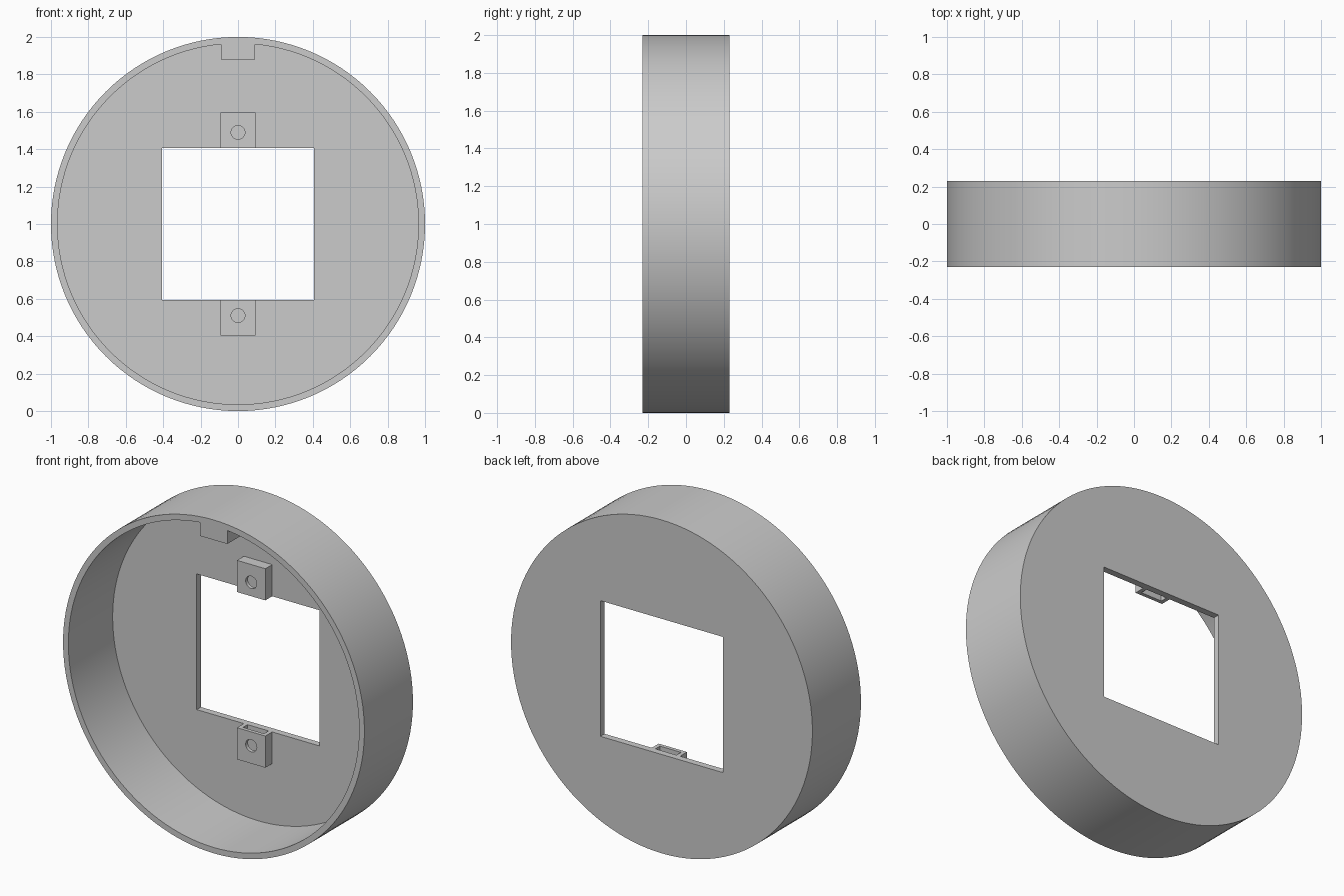
import bpy
import math

cube = bpy.data.objects.get("Cube")
if cube:
    bpy.data.objects.remove(cube, do_unlink=True)

FRONT, BACK = -0.23, 0.23
PLATE = 0.19          # inner face of the back plate
LUG_FRONT = 0.125
MID = 1.0             # height of the centre axis
HALF = 0.407          # half side of the square window

grey = bpy.data.materials.new("light_grey")
grey.use_nodes = True
grey.diffuse_color = (0.6, 0.6, 0.6, 1)
grey.node_tree.nodes["Principled BSDF"].inputs["Base Color"].default_value = (0.6, 0.6, 0.6, 1)


def disc(name, radius, y0, y1, z=MID, sides=128):
    bpy.ops.mesh.primitive_cylinder_add(
        vertices=sides, radius=radius, depth=y1 - y0,
        location=(0, (y0 + y1) / 2, z), rotation=(math.pi / 2, 0, 0))
    bpy.context.object.name = name
    return bpy.context.object


def box(name, half_width, y0, y1, z0, z1):
    bpy.ops.mesh.primitive_cube_add(size=1, location=(0, (y0 + y1) / 2, (z0 + z1) / 2))
    ob = bpy.context.object
    ob.name = name
    ob.scale = (2 * half_width, y1 - y0, abs(z1 - z0))
    bpy.ops.object.transform_apply(location=False, rotation=False, scale=True)
    return ob


def combine(target, tool, operation):
    mod = target.modifiers.new(operation, "BOOLEAN")
    mod.operation = operation
    mod.solver = "EXACT"
    mod.object = tool
    bpy.ops.object.select_all(action="DESELECT")
    target.select_set(True)
    bpy.context.view_layer.objects.active = target
    bpy.ops.object.modifier_apply(modifier=mod.name)
    bpy.data.objects.remove(tool, do_unlink=True)


# Round shell, hollowed from the front but leaving a key at the top
shell = disc("round_housing", 1.0, FRONT, BACK)
cavity = disc("cavity", 0.965, FRONT - 0.1, PLATE)
combine(cavity, box("key", 0.09, FRONT, PLATE + 0.1, 1.88, 2.1), "DIFFERENCE")
combine(shell, cavity, "DIFFERENCE")

# Screw lugs above and below the window
for side in (1, -1):
    combine(shell, box("lug", 0.094, LUG_FRONT, PLATE + 0.02,
                       MID + side * 0.3, MID + side * 0.597), "UNION")

# Square window
combine(shell, box("window", HALF, FRONT, BACK + 0.1, MID - HALF, MID + HALF), "DIFFERENCE")

# Nut pockets opening into the window, and screw holes in the lug faces
for side in (1, -1):
    combine(shell, box("pocket", 0.07, LUG_FRONT + 0.022, PLATE,
                       MID + side * 0.35, MID + side * 0.57), "DIFFERENCE")
    combine(shell, disc("screw_hole", 0.037, LUG_FRONT - 0.05, PLATE - 0.02,
                        MID + side * 0.49, 32), "DIFFERENCE")

shell.data.materials.clear()
shell.data.materials.append(grey)
for poly in shell.data.polygons:
    poly.material_index = 0
bpy.ops.object.select_all(action="DESELECT")
shell.select_set(True)
bpy.context.view_layer.objects.active = shell
bpy.ops.object.shade_smooth_by_angle(angle=math.radians(30))
